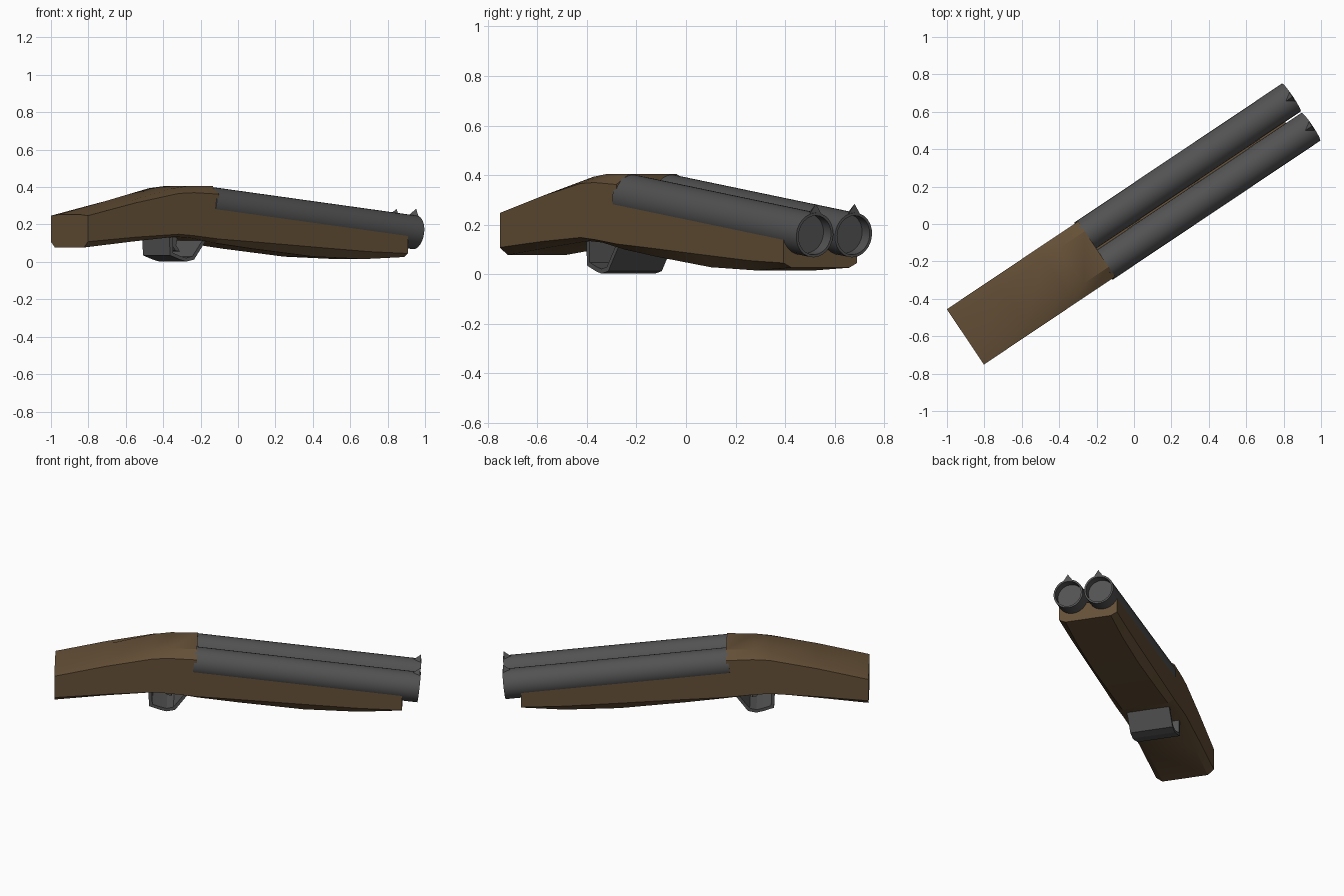
import bpy, bmesh, math
from mathutils import Matrix

if "Cube" in bpy.data.objects:
    bpy.data.objects.remove(bpy.data.objects["Cube"])

YAW = Matrix.Rotation(math.radians(33.8), 4, 'Z')
PITCH = 0.116                       # downward slope of the barrels


def material(name, rgb):
    m = bpy.data.materials.new(name)
    m.diffuse_color = (*rgb, 1)
    m.use_nodes = True
    m.node_tree.nodes["Principled BSDF"].inputs["Base Color"].default_value = m.diffuse_color
    return m


wood = material("wood", (0.13, 0.08, 0.038))
steel = material("steel", (0.085, 0.085, 0.085))


def axis_z(u):
    # height of the barrel centreline at distance u along the gun
    return 0.157 + (1.08 - u) * PITCH


def finish(name, bm, mat, angle=30):
    bmesh.ops.recalc_face_normals(bm, faces=bm.faces)
    me = bpy.data.meshes.new(name)
    bm.to_mesh(me)
    bm.free()
    me.materials.append(mat)
    ob = bpy.data.objects.new(name, me)
    bpy.context.collection.objects.link(ob)
    ob.matrix_world = YAW
    bpy.ops.object.select_all(action='DESELECT')
    ob.select_set(True)
    bpy.context.view_layer.objects.active = ob
    bpy.ops.object.shade_smooth_by_angle(angle=math.radians(angle))
    return ob


def loft(name, rings, mat, cap_start=True, cap_end=True, angle=30):
    # skin a list of closed rings of (u, v, z) points
    bm = bmesh.new()
    loops = [[bm.verts.new(p) for p in r] for r in rings]
    n = len(loops[0])
    for a, b in zip(loops, loops[1:]):
        for i in range(n):
            j = (i + 1) % n
            bm.faces.new((a[i], a[j], b[j], b[i]))
    if cap_start:
        bm.faces.new(loops[0])
    if cap_end:
        bm.faces.new(loops[-1])
    return finish(name, bm, mat, angle)


def section(u, crest, top, side, bottom, wc=0.115, w=0.178, wb=0.14):
    # symmetric wood cross-section: crest, side top, side bottom, underside
    half = [(wc, crest), (w, top), (w, side), (wb, bottom)]
    pts = half + [(-v, z) for v, z in reversed(half)]
    return [(u, v, z) for v, z in pts]


# Stock: butt to breech
loft("stock", [
    section(-1.085, 0.252, 0.247, 0.108, 0.077),
    section(-0.78, 0.324, 0.315, 0.132, 0.108),
    section(-0.50, 0.393, 0.366, 0.148, 0.134),
    section(-0.40, 0.405, 0.370, 0.140, 0.128),
    section(-0.24, 0.405, 0.362, 0.122, 0.100)], wood)

# Fore-end under the barrels, top follows their slope
fore = [(-0.24, 0.122, 0.100), (0.0, 0.106, 0.070), (0.39, 0.078, 0.028),
        (0.72, 0.055, 0.015), (0.975, 0.045, 0.026)]
loft("fore_end", [section(u, axis_z(u) - 0.031, axis_z(u) - 0.03, s, b)
                  for u, s, b in fore], wood, cap_start=False)

# Barrels with shallow recessed bores, and a sight on each muzzle
SEG = 24
for label, v0 in (("left", 0.094), ("right", -0.094)):
    rings = []
    for u, r in ((-0.26, 0.09), (1.075, 0.09), (1.075, 0.079), (1.02, 0.079)):
        rings.append([(u + r * PITCH * math.sin(a), v0 + r * math.cos(a),
                       axis_z(u) + r * math.sin(a))
                      for a in (2 * math.pi * i / SEG for i in range(SEG))])
    loft(label + "_barrel", rings, steel)

    bm = bmesh.new()
    zt = axis_z(1.08) + 0.08
    base = [bm.verts.new(p) for p in ((1.08, v0 - 0.032, zt),
                                      (1.08, v0 + 0.032, zt),
                                      (1.035, v0, zt + 0.012))]
    tip = bm.verts.new((1.083, v0, zt + 0.047))
    bm.faces.new(base)
    for i in range(3):
        bm.faces.new((base[i], base[(i + 1) % 3], tip))
    finish(label + "_sight", bm, steel, 10)

# Trigger guard: wide bent strap, outer and inner points of its profile
outer = [(-0.528, 0.15), (-0.525, 0.035), (-0.46, 0.012),
         (-0.42, 0.002), (-0.37, 0.012), (-0.285, 0.125)]
inner = [(-0.508, 0.15), (-0.505, 0.048), (-0.455, 0.03),
         (-0.42, 0.021), (-0.38, 0.03), (-0.308, 0.125)]
loft("trigger_guard", [[(o[0], -0.13, o[1]), (o[0], 0.13, o[1]),
                        (i[0], 0.13, i[1]), (i[0], -0.13, i[1])]
                       for o, i in zip(outer, inner)], steel, angle=20)

# Trigger: thin curved blade
profile = [(-0.45, 0.15), (-0.40, 0.15), (-0.415, 0.09), (-0.39, 0.055),
           (-0.42, 0.06), (-0.44, 0.09)]
loft("trigger", [[(u, v, z) for u, z in profile] for v in (-0.025, 0.025)],
     steel)
